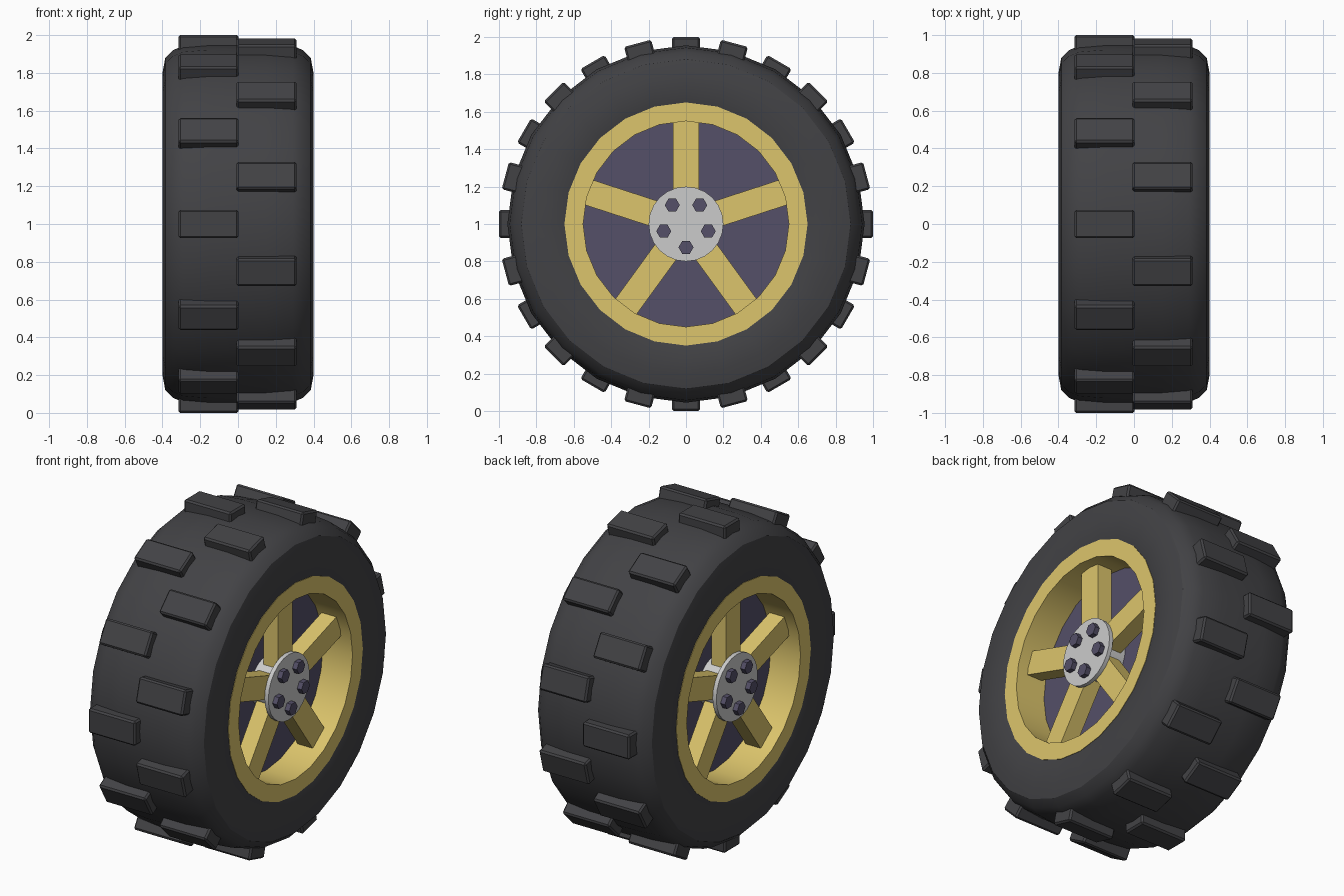
import bpy, bmesh
from math import sin, cos, pi, radians
from mathutils import Matrix, Vector

if "Cube" in bpy.data.objects:
    bpy.data.objects.remove(bpy.data.objects["Cube"])

C = Vector((0, 0, 1))  # wheel centre, axle along x


def material(name, col):
    m = bpy.data.materials.new(name)
    m.diffuse_color = (*col, 1)
    m.use_nodes = True
    m.node_tree.nodes["Principled BSDF"].inputs["Base Color"].default_value = m.diffuse_color
    return m


RUBBER = material("rubber", (0.055, 0.055, 0.06))
GOLD = material("gold", (0.72, 0.56, 0.15))
PLATE = material("dark_plate", (0.09, 0.08, 0.14))
STEEL = material("steel", (0.6, 0.61, 0.63))


def finish(bm, name, mat, smooth=None):
    bmesh.ops.recalc_face_normals(bm, faces=bm.faces)
    me = bpy.data.meshes.new(name)
    bm.to_mesh(me)
    bm.free()
    ob = bpy.data.objects.new(name, me)
    bpy.context.collection.objects.link(ob)
    me.materials.append(mat)
    if smooth:
        bpy.ops.object.select_all(action='DESELECT')
        ob.select_set(True)
        bpy.context.view_layer.objects.active = ob
        bpy.ops.object.shade_smooth_by_angle(angle=radians(smooth))
    return ob


def ring(name, profile, mat, n=24, smooth=None):
    """Revolve a closed (x, radius) profile around the axle."""
    bm = bmesh.new()
    loops = [[bm.verts.new(C + Vector((x, r * sin(2 * pi * i / n), r * cos(2 * pi * i / n))))
              for x, r in profile] for i in range(n)]
    m = len(profile)
    for i in range(n):
        a, b = loops[i], loops[(i + 1) % n]
        for j in range(m):
            k = (j + 1) % m
            bm.faces.new((a[j], a[k], b[k], b[j]))
    return finish(bm, name, mat, smooth)


def drum(bm, x0, x1, r, n, cy=0, cz=0, phase=0.0):
    """Closed prism along the axle between x0 and x1."""
    ends = [[bm.verts.new(C + Vector((x, cy + r * sin(phase + 2 * pi * i / n),
                                      cz + r * cos(phase + 2 * pi * i / n))))
             for i in range(n)] for x in (x0, x1)]
    for e in ends:
        bm.faces.new(e)
    for i in range(n):
        j = (i + 1) % n
        bm.faces.new((ends[0][i], ends[0][j], ends[1][j], ends[1][i]))


def radial_box(bm, x0, x1, width, r0, r1, ang):
    """Box standing radially between r0 and r1, turned about the axle."""
    rot = Matrix.Translation(C) @ Matrix.Rotation(ang, 4, 'X')
    mat = rot @ Matrix.Translation(((x0 + x1) / 2, 0, (r0 + r1) / 2)) \
        @ Matrix.Diagonal((x1 - x0, width, r1 - r0, 1))
    return bmesh.ops.create_cube(bm, size=1, matrix=mat)["verts"]


# Tyre: rounded shoulders, slightly crowned tread
half = [(0.385, 0.64), (0.40, 0.70), (0.40, 0.80), (0.385, 0.88), (0.345, 0.92),
        (0.29, 0.943), (0.15, 0.955)]
ring("tyre", half + [(-x, r) for x, r in reversed(half)], RUBBER, 24, 28)

# Tread blocks: two staggered rows of twelve
bm = bmesh.new()
for i in range(24):
    x0, x1 = (-0.315, 0.003) if i % 2 == 0 else (-0.008, 0.31)
    radial_box(bm, x0, x1, 0.15, 0.90, 1.0, i * pi / 12)
bmesh.ops.bevel(bm, geom=bm.edges[:], offset=0.01, segments=1, affect='EDGES')
finish(bm, "tread_blocks", RUBBER)

# Rim barrel and inner plate
ring("rim", [(0.39, 0.55), (0.39, 0.65), (-0.39, 0.65), (-0.39, 0.55)], GOLD, 24, 30)
bm = bmesh.new()
drum(bm, -0.19, 0.19, 0.56, 24)
finish(bm, "inner_plate", PLATE)

# Spokes, hub and bolts on both sides
for side, s in (("right", 1), ("left", -1)):
    bm = bmesh.new()
    for i in range(5):
        a, b = sorted((s * 0.22, s * 0.32))
        radial_box(bm, a, b, 0.14, 0.10, 0.565, i * 2 * pi / 5)
    finish(bm, "spokes_" + side, GOLD)

    bm = bmesh.new()
    drum(bm, s * 0.18, s * 0.33, 0.15, 24)
    finish(bm, "hub_" + side, STEEL, 30)
    bm = bmesh.new()
    drum(bm, s * 0.32, s * 0.345, 0.20, 24)
    finish(bm, "hub_cap_" + side, STEEL, 30)

    bm = bmesh.new()
    for i in range(5):
        a = pi + i * 2 * pi / 5
        drum(bm, s * 0.33, s * 0.375, 0.04, 6, 0.125 * sin(a), 0.125 * cos(a), pi / 6)
    finish(bm, "bolts_" + side, PLATE)
